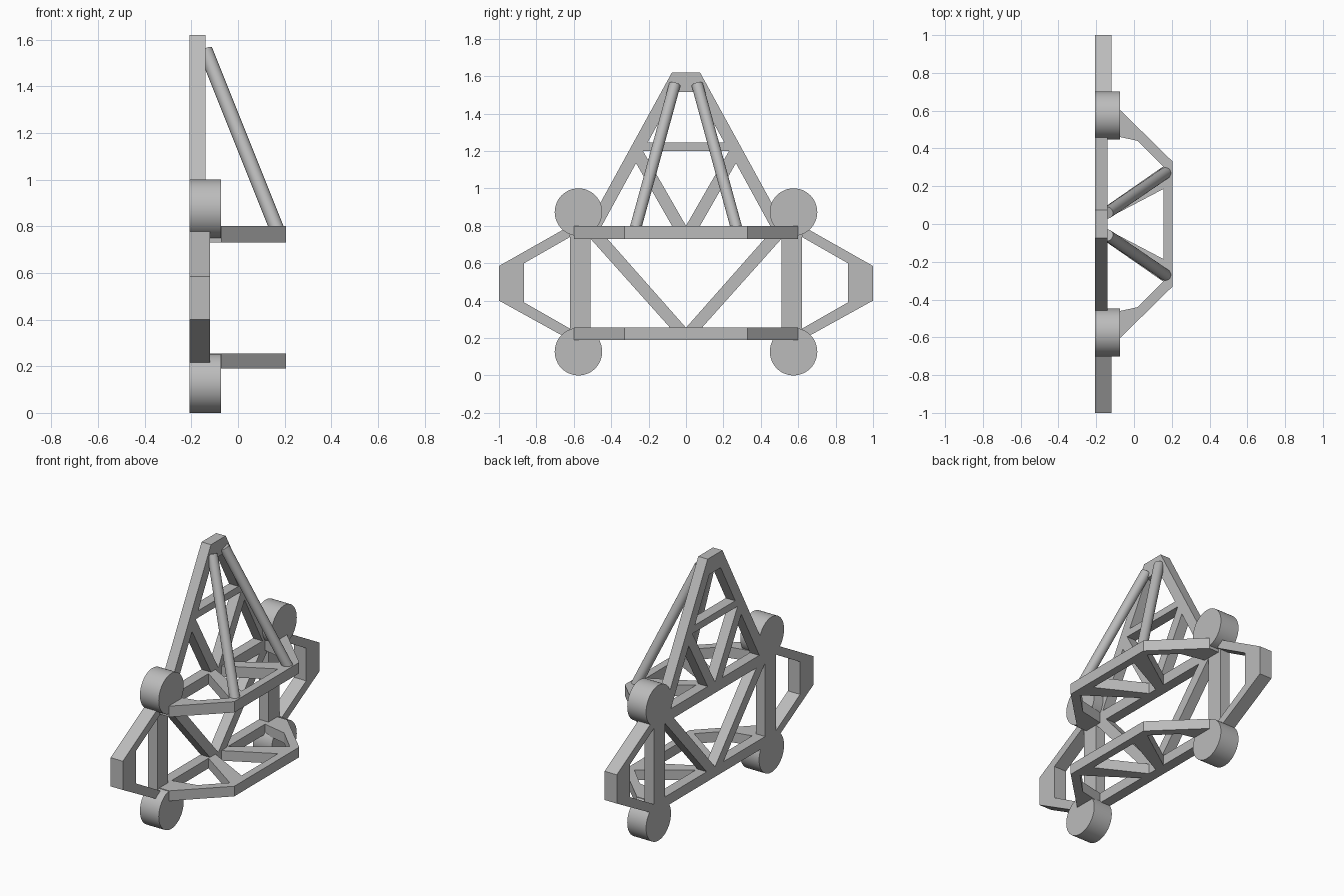
import bpy, bmesh, math
from mathutils import Matrix, Vector

if "Cube" in bpy.data.objects:
    bpy.data.objects.remove(bpy.data.objects["Cube"], do_unlink=True)

grey = bpy.data.materials.new("plain_grey")
grey.use_nodes = True
grey.diffuse_color = (0.5, 0.5, 0.5, 1)
grey.node_tree.nodes["Principled BSDF"].inputs["Base Color"].default_value = (0.5, 0.5, 0.5, 1)

BACK = -0.207
FRONT = -0.14
# maps a profile drawn in (y, z) and extruded along x into place
UPRIGHT = Matrix(((0, 0, 1, 0), (1, 0, 0, 0), (0, 1, 0, 0), (0, 0, 0, 1)))


def mirror(points, axis):
    """Reversed copy of the points, flipped across one axis."""
    return [tuple(-c if i == axis else c for i, c in enumerate(p)) for p in reversed(points)]


def add_object(name, mesh):
    mesh.materials.clear()
    mesh.materials.append(grey)
    obj = bpy.data.objects.new(name, mesh)
    bpy.context.collection.objects.link(obj)
    return obj


def plate(name, loops, low, high, turn=Matrix()):
    """Flat plate from an outline and any holes, extruded from low to high."""
    curve = bpy.data.curves.new(name, "CURVE")
    curve.dimensions = "2D"
    curve.fill_mode = "BOTH"
    curve.extrude = (high - low) / 2
    for loop in loops:
        spline = curve.splines.new("POLY")
        spline.points.add(len(loop) - 1)
        for point, co in zip(spline.points, loop):
            point.co = (co[0], co[1], 0, 1)
        spline.use_cyclic_u = True
        spline.use_smooth = False
    helper = bpy.data.objects.new(name + "_profile", curve)
    bpy.context.collection.objects.link(helper)
    graph = bpy.context.evaluated_depsgraph_get()
    mesh = bpy.data.meshes.new_from_object(helper.evaluated_get(graph))
    bpy.data.objects.remove(helper, do_unlink=True)
    mesh.transform(turn @ Matrix.Translation((0, 0, (low + high) / 2)))
    bm = bmesh.new()
    bm.from_mesh(mesh)
    bmesh.ops.remove_doubles(bm, verts=bm.verts, dist=0.0005)
    bmesh.ops.recalc_face_normals(bm, faces=bm.faces)
    for face in bm.faces:
        face.smooth = False
    bm.to_mesh(mesh)
    bm.free()
    mesh.name = name
    return add_object(name, mesh)


def rod(name, start, end, radius, sides):
    """Round bar between two points."""
    start, end = Vector(start), Vector(end)
    axis = end - start
    spin = axis.to_track_quat("Z", "Y").to_matrix().to_4x4()
    bm = bmesh.new()
    bmesh.ops.create_cone(bm, cap_ends=True, segments=sides, radius1=radius, radius2=radius,
                          depth=axis.length, matrix=Matrix.Translation((start + end) / 2) @ spin)
    mesh = bpy.data.meshes.new(name)
    bm.to_mesh(mesh)
    bm.free()
    obj = add_object(name, mesh)
    bpy.ops.object.select_all(action="DESELECT")
    obj.select_set(True)
    bpy.context.view_layer.objects.active = obj
    bpy.ops.object.shade_smooth_by_angle(angle=math.radians(35))


# Back frame: rectangular truss with a tapered tower on top
half = [(0.62, 0.19), (0.62, 0.80), (0.525, 0.80), (0.075, 1.62)]
lower_gap = [(0.085, 0.255), (0.51, 0.255), (0.51, 0.73)]
leg_gap = [(0.075, 0.80), (0.45, 0.80), (0.267, 1.135)]
frame = [
    half + mirror(half, 0),
    [(0, 0.255), (0.42, 0.73), (-0.42, 0.73)],
    lower_gap, mirror(lower_gap, 0),
    [(0, 0.80), (0.23, 1.20), (-0.23, 1.20)],
    leg_gap, mirror(leg_gap, 0),
    [(0.205, 1.245), (0.057, 1.515), (-0.057, 1.515), (-0.205, 1.245)],
]
plate("back_frame", frame, BACK, FRONT, UPRIGHT)

# Shelves: angled front rim with two struts meeting at the frame
arm = [(0.205, 0.33), (-0.07, 0.60), (FRONT, 0.60), (FRONT, 0.475), (0.02, 0.44),
       (0.155, 0.305), (FRONT, 0.10), (FRONT, 0.03), (0.155, 0.185)]
for name, low, high in (("lower_shelf", 0.19, 0.255), ("upper_shelf", 0.73, 0.80)):
    plate(name, [arm + mirror(arm, 1)], low, high)

# Side brackets, corner discs and sloping support tubes
bracket = [(0.62, 0.80), (1.0, 0.585), (1.0, 0.40), (0.62, 0.19),
           (0.62, 0.25), (0.865, 0.39), (0.865, 0.60), (0.62, 0.74)]
for side, word in ((1, "rear"), (-1, "front")):
    outline = bracket if side > 0 else mirror(bracket, 0)
    plate(word + "_bracket", [outline], BACK, -0.12, UPRIGHT)
    for level, z in (("lower", 0.127), ("upper", 0.873)):
        y = side * 0.575
        rod(f"{word}_{level}_disc", (BACK, y, z), (-0.073, y, z), 0.127, 48)
    rod(word + "_support_tube", (0.17, side * 0.272, 0.78), (-0.14, side * 0.06, 1.555), 0.031, 24)
